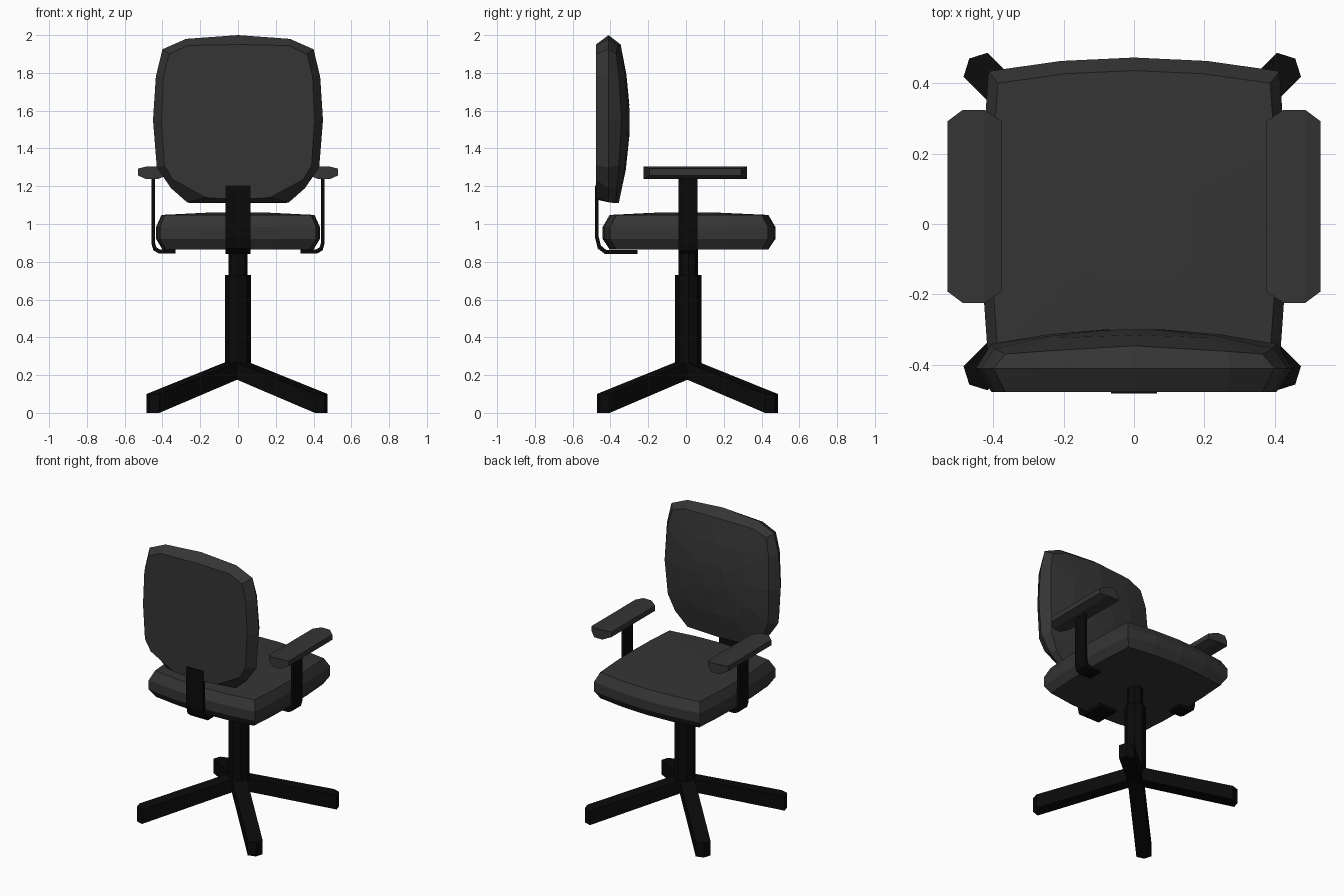
import bpy, bmesh, math
from mathutils import Matrix

cube = bpy.data.objects.get("Cube")
if cube:
    bpy.data.objects.remove(cube)


def material(name, value):
    m = bpy.data.materials.new(name)
    m.use_nodes = True
    colour = (value, value, value, 1)
    m.diffuse_color = colour
    m.node_tree.nodes["Principled BSDF"].inputs["Base Color"].default_value = colour
    return m


grey = material("dark grey upholstery", 0.035)
black = material("black frame", 0.003)


def loft(name, rings, mat, matrix=None):
    """Skin matching closed rings of points and cap both ends."""
    bm = bmesh.new()
    loops = [[bm.verts.new(p) for p in ring] for ring in rings]
    n = len(loops[0])
    for a, b in zip(loops, loops[1:]):
        for i in range(n):
            j = (i + 1) % n
            bm.faces.new((a[i], a[j], b[j], b[i]))
    bm.faces.new(loops[0])
    bm.faces.new(loops[-1])
    if matrix:
        bm.transform(matrix)
    bmesh.ops.recalc_face_normals(bm, faces=bm.faces)
    mesh = bpy.data.meshes.new(name)
    bm.to_mesh(mesh)
    bm.free()
    mesh.materials.append(mat)
    obj = bpy.data.objects.new(name, mesh)
    bpy.context.collection.objects.link(obj)
    return obj


def mirrored(top, half, bottom):
    """Closed symmetric outline from its right half."""
    return [(0, top)] + half + [(0, bottom)] + [(-x, z) for x, z in reversed(half)]


# Backrest: flat rear ring, wide middle ring, domed front
rear = mirrored(1.95, [(.265, 1.945), (.365, 1.9), (.395, 1.78), (.405, 1.55),
                       (.39, 1.31), (.345, 1.235), (.17, 1.14)], 1.13)
rim = mirrored(2.0, [(.275, 1.98), (.4, 1.925), (.435, 1.78), (.45, 1.55),
                     (.43, 1.3), (.355, 1.19), (.27, 1.115)], 1.115)
face = mirrored(1.95, [(.265, 1.94), (.365, 1.9), (.395, 1.78), (.405, 1.55),
                       (.39, 1.31), (.34, 1.2), (.25, 1.11)], 1.11)


def dome(scale):
    ring = [(x * scale, 1.55 + (z - 1.55) * scale) for x, z in face]
    return [(x, -.298 - .26 * x * x - .3 * (z - 1.55) ** 2, z) for x, z in ring]


loft("backrest", [[(x, -.477, z) for x, z in rear], [(x, -.41, z) for x, z in rim],
                  dome(1), dome(.6), dome(.2)], grey)


# Seat cushion: bulged square rings stacked in height
def seat_ring(z, hx, hy, scale=1):
    steps = (-1, -.5, 0, .5)
    ring = []
    for turn in range(4):
        for t in steps:
            u, v = t, 1
            for _ in range(turn):
                u, v = v, -u
            x = u * hx * (1 - .045 * v * v)
            y = v * hy * (1 - .085 * u * u) + .016
            ring.append((x * scale, y * scale, z))
    return ring


loft("seat", [seat_ring(.865, .4, .42), seat_ring(.92, .433, .457),
              seat_ring(.985, .433, .457), seat_ring(1.048, .405, .42),
              seat_ring(1.06, .405, .42, .4)], grey)


# Flat bent bars, swept along a path in a vertical plane
def bar(name, outer, inner, low, high, axis):
    outline = outer + inner[::-1]
    if axis == "x":
        rings = [[(s, a, z) for a, z in outline] for s in (low, high)]
    else:
        rings = [[(a, s, z) for a, z in outline] for s in (low, high)]
    loft(name, rings, black)


bar("backrest_bracket",
    [(-.482, 1.205), (-.482, .93), (-.467, .87), (-.43, .842), (-.258, .842)],
    [(-.463, 1.205), (-.463, .935), (-.45, .885), (-.422, .862), (-.258, .862)],
    -.066, .066, "x")

# Armrests and their brackets
pad = [(.375, 1.293), (.425, 1.304), (.487, 1.304), (.53, 1.293),
       (.53, 1.257), (.487, 1.238), (.425, 1.238), (.375, 1.257)]
for side, label in ((1, "left"), (-1, "right")):
    rings = []
    for end in (-1, 1):
        rings.append([(side * x, .05 + end * (.274 if .4 < x < .5 else .242), z)
                      for x, z in pad])
    loft(label + "_armrest", rings, grey)
    outer = [(.459, 1.245), (.459, .9), (.448, .86), (.42, .845), (.33, .845)]
    inner = [(.44, 1.245), (.44, .905), (.433, .878), (.413, .864), (.33, .864)]
    bar(label + "_armrest_bracket", [(side * x, z) for x, z in outer],
        [(side * x, z) for x, z in inner], -.04, .06, "y")


# Gas lift column
def tube(name, radius, low, high):
    angles = [math.tau * i / 8 for i in range(8)]
    loft(name, [[(radius * math.cos(a), .012 + radius * math.sin(a), z) for a in angles]
                for z in (low, high)], black)


tube("lower_column", .069, .235, .73)
tube("upper_column", .051, .7, .87)

# Four sloping legs with pointed tips
plan = [(0, -.048), (.63, -.048), (.655, 0), (.63, .048), (0, .048)]
for i in range(4):
    rings = [[(r, s, hub + (tip - hub) * min(r / .63, 1)) for r, s in plan]
             for hub, tip in ((.19, 0), (.28, .1))]
    place = Matrix.Translation((-.005, .007, 0)) @ Matrix.Rotation(math.radians(45 + 90 * i), 4, "Z")
    loft("leg_%d" % (i + 1), rings, black, place)
